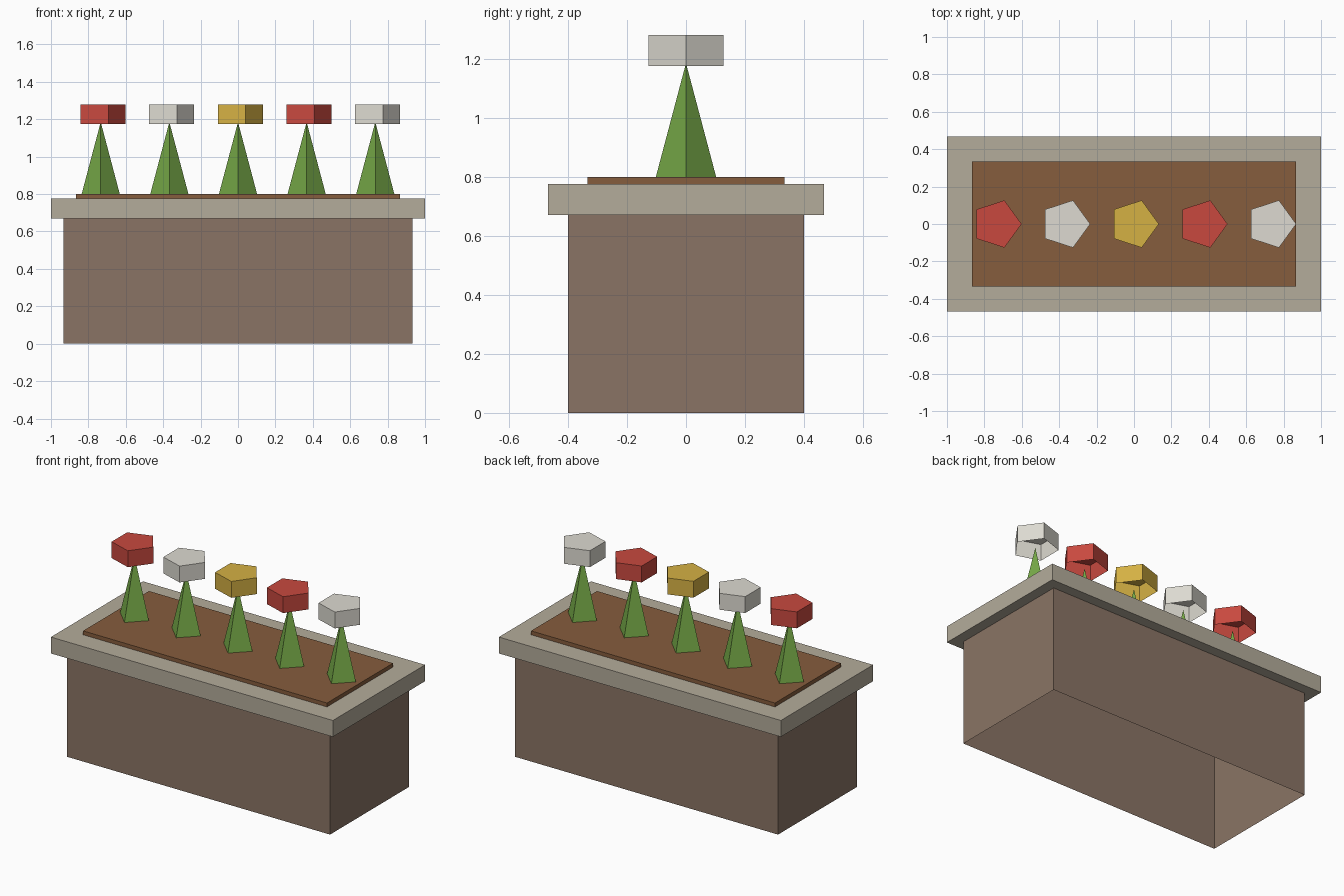
import bpy, bmesh, math

if "Cube" in bpy.data.objects:
    bpy.data.objects.remove(bpy.data.objects["Cube"], do_unlink=True)


def material(name, r, g, b):
    """Flat material from 0-255 display values, stored as linear."""
    rgb = [((c / 255 + 0.055) / 1.055) ** 2.4 for c in (r, g, b)]
    m = bpy.data.materials.new(name)
    m.diffuse_color = (*rgb, 1)
    m.use_nodes = True
    bsdf = m.node_tree.nodes["Principled BSDF"]
    bsdf.inputs["Base Color"].default_value = (*rgb, 1)
    bsdf.inputs["Roughness"].default_value = 0.9
    return m


brown = material("planter brown", 138, 116, 101)
stone = material("rim stone", 180, 172, 155)
earth = material("soil brown", 134, 93, 61)
green = material("stem green", 116, 166, 70)
red = material("petal red", 200, 73, 63)
white = material("petal white", 221, 218, 209)
yellow = material("petal yellow", 213, 177, 68)


def finish(name, bm, mat, drop=""):
    """Make an object, leaving out the top or bottom face where it is open."""
    bm.normal_update()
    gone = [f for f in bm.faces
            if ("b" in drop and f.normal.z < -0.9) or ("t" in drop and f.normal.z > 0.9)]
    bmesh.ops.delete(bm, geom=gone, context="FACES_ONLY")
    mesh = bpy.data.meshes.new(name)
    bm.to_mesh(mesh)
    bm.free()
    mesh.materials.append(mat)
    ob = bpy.data.objects.new(name, mesh)
    bpy.context.collection.objects.link(ob)
    return ob


def box(name, half_x, half_y, z0, z1, mat, drop=""):
    bm = bmesh.new()
    bmesh.ops.create_cube(bm, size=2)
    bmesh.ops.scale(bm, vec=(half_x, half_y, (z1 - z0) / 2), verts=bm.verts)
    bmesh.ops.translate(bm, vec=(0, 0, (z0 + z1) / 2), verts=bm.verts)
    return finish(name, bm, mat, drop)


def prism(name, sides, r0, r1, x, z0, z1, mat, drop=""):
    """Upright prism or pyramid with one corner pointing to +x."""
    bm = bmesh.new()
    ring = [bm.verts.new((x + r0 * math.cos(a), r0 * math.sin(a), z0))
            for a in (math.tau * i / sides for i in range(sides))]
    base = bm.faces.new(ring)
    if r1:
        top = bmesh.ops.extrude_face_region(bm, geom=[base], use_keep_orig=True)
        verts = [v for v in top["geom"] if isinstance(v, bmesh.types.BMVert)]
        bmesh.ops.translate(bm, vec=(0, 0, z1 - z0), verts=verts)
    else:
        tip = bm.verts.new((x, 0, z1))
        for i in range(sides):
            bm.faces.new((ring[i], ring[(i + 1) % sides], tip))
    bmesh.ops.recalc_face_normals(bm, faces=bm.faces)
    return finish(name, bm, mat, drop)


# Planter: hollow body, overhanging rim, soil bed
box("planter_body", 0.933, 0.4, 0, 0.67, brown, "bt")
box("planter_rim", 1.0, 0.467, 0.67, 0.775, stone)
box("soil", 0.865, 0.334, 0.775, 0.8, earth, "b")

# Row of flowers: pyramid stem and five-sided bloom, open underneath
for i, petal in enumerate((red, white, yellow, red, white)):
    x = (i - 2) * 0.367
    prism(f"stem_{i + 1}", 4, 0.102, 0, x, 0.8, 1.185, green, "b")
    prism(f"bloom_{i + 1}", 5, 0.133, 0.133, x, 1.175, 1.28, petal, "b")
